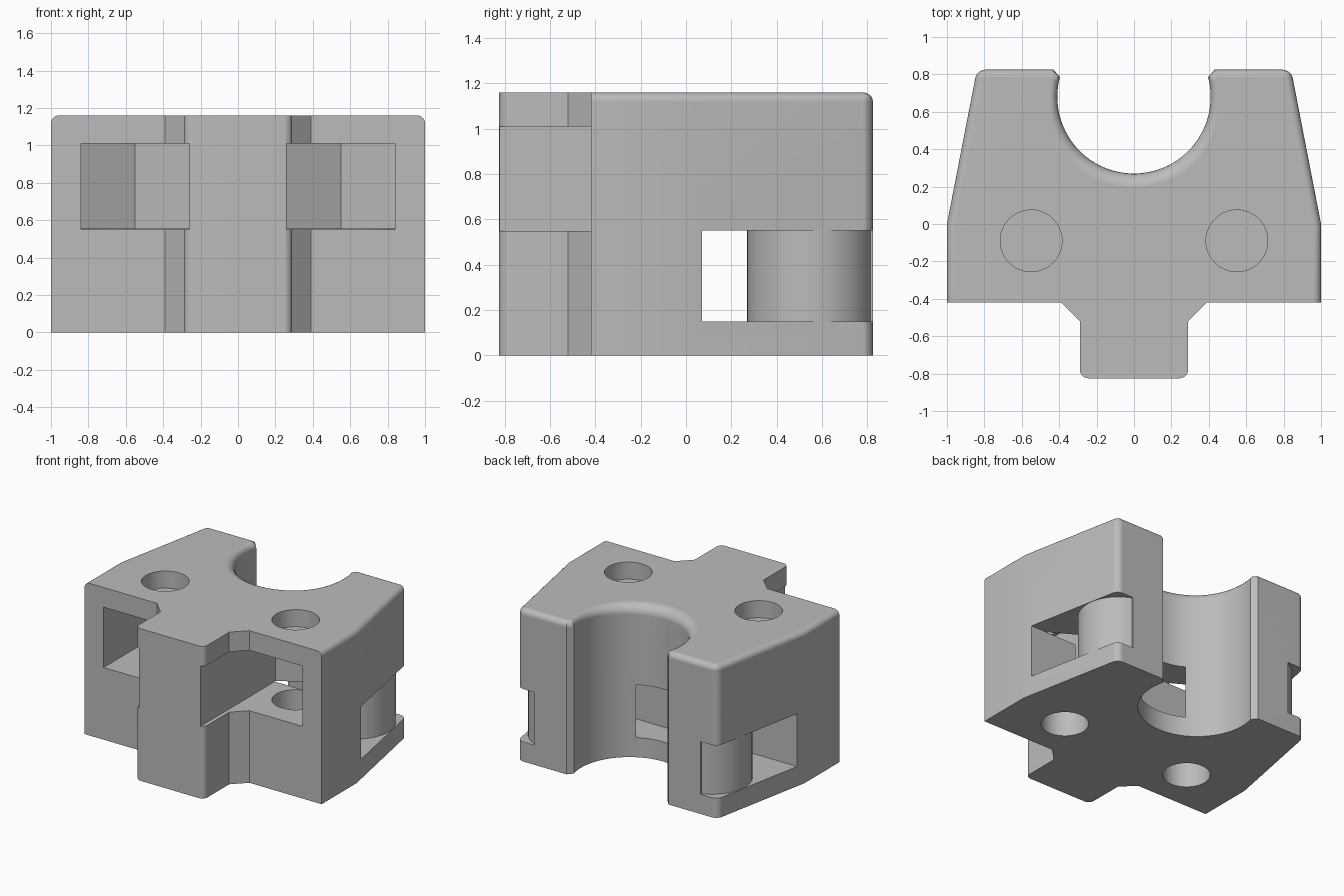
import bpy, bmesh, math

cube = bpy.data.objects.get("Cube")
if cube:
    bpy.data.objects.remove(cube, do_unlink=True)

HEIGHT = 1.16
BACK = 0.825
FRONT = -0.42
NOTCH_Y, NOTCH_R = 0.68, 0.41
HOLE_X, HOLE_Y, HOLE_R = 0.55, -0.09, 0.165

grey = bpy.data.materials.new("light_grey")
grey.use_nodes = True
grey.diffuse_color = (0.5, 0.5, 0.5, 1)
grey.node_tree.nodes["Principled BSDF"].inputs["Base Color"].default_value = (0.5, 0.5, 0.5, 1)


def arc(cx, cy, r, start, end, steps):
    """Points on an arc, angles in degrees."""
    angles = [math.radians(start + (end - start) * i / steps) for i in range(steps + 1)]
    return [(cx + r * math.cos(a), cy + r * math.sin(a)) for a in angles]


def mirrored(points):
    """Close a half outline with its mirror image across x = 0."""
    return points + [(-x, y) for x, y in reversed(points) if abs(x) > 1e-6]


def prism(name, outline, z0, z1):
    """Extrude a plan outline between two heights."""
    bm = bmesh.new()
    face = bm.faces.new([bm.verts.new((x, y, z0)) for x, y in outline])
    top = bmesh.ops.extrude_face_region(bm, geom=[face])["geom"]
    bmesh.ops.translate(bm, vec=(0, 0, z1 - z0),
                        verts=[v for v in top if isinstance(v, bmesh.types.BMVert)])
    bmesh.ops.recalc_face_normals(bm, faces=bm.faces)
    mesh = bpy.data.meshes.new(name)
    bm.to_mesh(mesh)
    bm.free()
    mesh.materials.append(grey)
    obj = bpy.data.objects.new(name, mesh)
    bpy.context.collection.objects.link(obj)
    return obj


def apply(obj, modifier):
    bpy.ops.object.select_all(action="DESELECT")
    bpy.context.view_layer.objects.active = obj
    obj.select_set(True)
    bpy.ops.object.modifier_apply(modifier=modifier.name)


def cut(obj, cutter):
    cutter.hide_render = True
    mod = obj.modifiers.new("cut", "BOOLEAN")
    mod.operation, mod.solver, mod.object = "DIFFERENCE", "EXACT", cutter
    apply(obj, mod)
    bpy.data.objects.remove(cutter, do_unlink=True)


# Body: front tongue, tapered arms and round notch at the back
half = [(0.29, -BACK), (0.29, -0.52), (0.39, FRONT), (1, FRONT), (1, 0),
        (0.84, BACK), (0.43, BACK)]
half += arc(0, NOTCH_Y, NOTCH_R, 15, -90, 28)
body = prism("clamp_body", mirrored(half), 0, HEIGHT)

# Rounded edges: top rim of sides, back and notch, plus upright corners
bm = bmesh.new()
bm.from_mesh(body.data)
weight = bm.edges.layers.float.new("bevel_weight_edge")
for edge in bm.edges:
    a, b = (v.co for v in edge.verts)
    mid = (a + b) / 2
    if abs(a.z - b.z) > 0.1:
        tongue = a.y < -0.8
        arm = a.y > 0.8 and abs(a.x) > 0.8
        edge[weight] = 0.6 if tongue or arm else 0
    elif mid.z > 1 and mid.y > FRONT + 0.01:
        in_notch = math.hypot(mid.x, mid.y - NOTCH_Y) < NOTCH_R + 0.005
        depth = min(1, max(0, (NOTCH_Y - mid.y) / 0.3))
        edge[weight] = 0.55 + (0.45 * depth if in_notch else 0)
bm.to_mesh(body.data)
bm.free()
bevel = body.modifiers.new("round", "BEVEL")
bevel.limit_method, bevel.width, bevel.segments = "WEIGHT", 0.075, 5
bevel.use_clamp_overlap = False
apply(body, bevel)

# Nut pockets and bolt holes, with a thin web left above each pocket
for side in (-1, 1):
    pocket = [(0.26, -1), (0.84, -1), (0.84, 0.08), (HOLE_X, 0.245), (0.26, 0.08)]
    cut(body, prism("pocket_cutter", [(side * x, y) for x, y in pocket], 0.55, 1.01))
    circle = arc(side * HOLE_X, HOLE_Y, HOLE_R, 0, 360, 48)[:-1]
    cut(body, prism("lower_hole_cutter", circle, -0.1, 0.6))
    cut(body, prism("upper_hole_cutter", circle, 1.03, 1.3))

# Strap channel running behind the notch and around the arm posts
channel = [(0, 0.07), (1.2, 0.07), (1.2, 0.95), (0.71, 0.95)]
channel += arc(0.605, 0.55, 0.28, 70, -90, 24)
channel += [(0.2, 0.32), (0, 0.32)]
cut(body, prism("channel_cutter", mirrored(channel[1:-1]), 0.15, 0.552))

# Smooth curves with crisp edges
bpy.ops.object.select_all(action="DESELECT")
body.select_set(True)
bpy.context.view_layer.objects.active = body
bpy.ops.object.shade_smooth_by_angle(angle=math.radians(30))
normals = body.modifiers.new("even_normals", "WEIGHTED_NORMAL")
normals.keep_sharp = True
